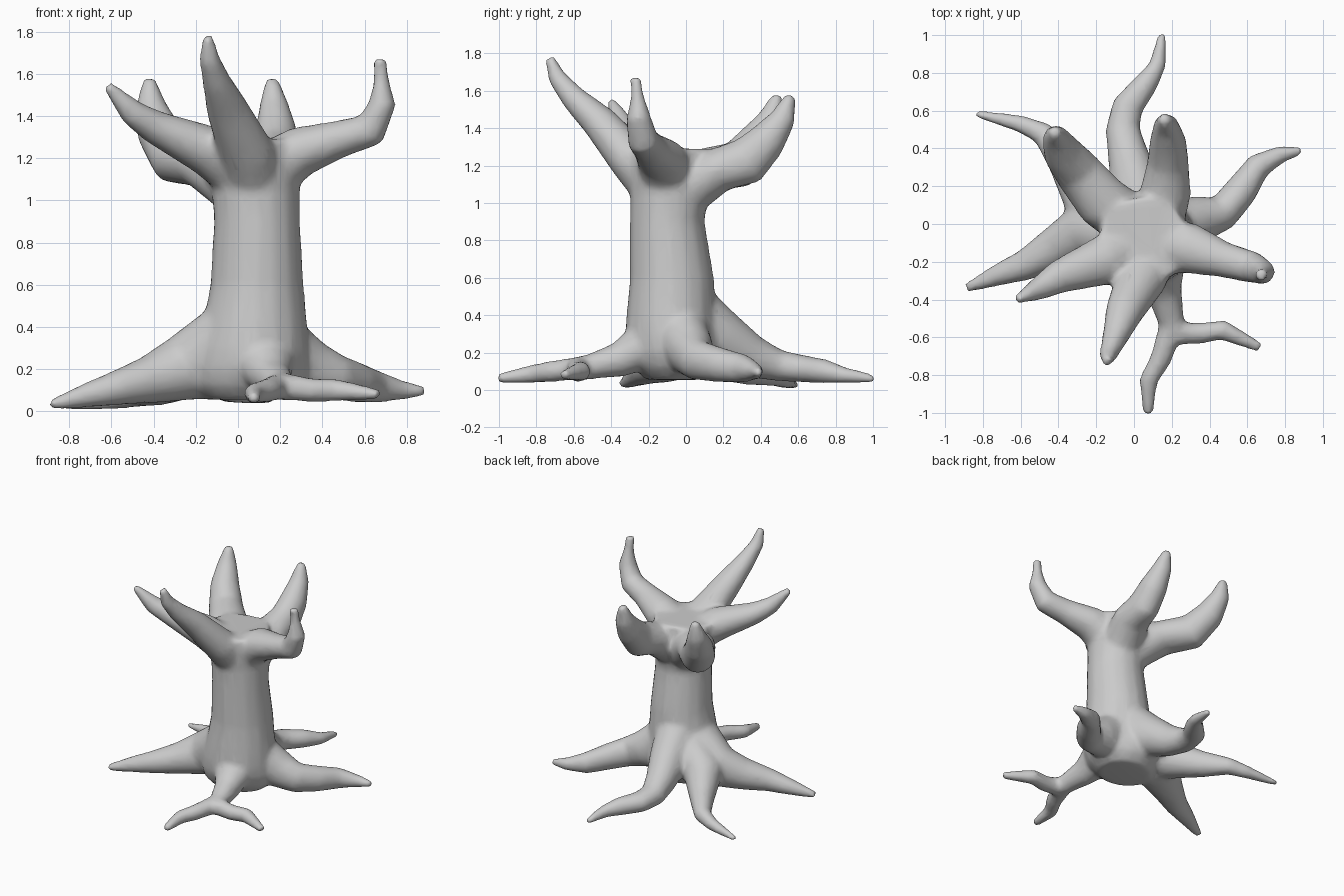
import bpy, bmesh, math
from mathutils import Vector

SIDES = 16
FAT = .005          # makes up for the shrinkage of the relax step
bm = bmesh.new()

def skin(rings):
    loops = [[bm.verts.new(p) for p in r] for r in rings]
    for a, b in zip(loops, loops[1:]):
        for i in range(SIDES):
            j = (i + 1) % SIDES
            bm.faces.new((a[i], a[j], b[j], b[i]))
    bm.faces.new(loops[0][::-1])
    bm.faces.new(loops[-1])

def ring(c, side, up, w, h):
    return [c + side * (w * math.cos(a)) + up * (h * math.sin(a))
            for a in (2 * math.pi * i / SIDES for i in range(SIDES))]

def limb(points):
    """Tapered limb through (x, y, z, half width, half height) points."""
    pts = [Vector(p[:3]) for p in points]
    rings, last = [], None
    for i, p in enumerate(points):
        t = (pts[min(i + 1, len(pts) - 1)] - pts[max(i - 1, 0)]).normalized()
        side = Vector((0, 0, 1)).cross(t).normalized()
        if last and side.dot(last) < 0:
            side = -side
        last = side
        rings.append(ring(pts[i], side, t.cross(side), p[3] + FAT, p[-1] + FAT))
    skin(rings)

# trunk: x, y, z, half width, half depth
trunk = [(.05, -.05, .055, .2, .17), (.05, -.05, .12, .27, .23), (.06, -.06, .2, .285, .255),
         (.07, -.075, .3, .27, .25), (.08, -.08, .4, .25, .24), (.09, -.075, .6, .222, .225),
         (.09, -.1, .9, .205, .2), (.085, -.09, 1.05, .21, .21),
         (.06, -.09, 1.2, .24, .235), (.05, -.09, 1.29, .24, .235)]
skin([ring(Vector(t[:3]), Vector((1, 0, 0)), Vector((0, 1, 0)), t[3], t[4]) for t in trunk])

# branches: left, front, right, back, back left
limb([(.05, -.12, 1.1, .13), (-.15, -.19, 1.24, .13, .115), (-.4, -.28, 1.35, .085, .075),
      (-.5, -.34, 1.415, .06), (-.62, -.4, 1.545, .022)])
limb([(.085, -.14, 1.06, .13), (.04, -.29, 1.23, .13, .115), (-.05, -.46, 1.43, .098, .09),
      (-.1, -.6, 1.56, .065, .065), (-.135, -.69, 1.67, .046), (-.145, -.73, 1.78, .024)])
limb([(.1, -.1, 1.1, .14), (.3, -.13, 1.235, .13, .115), (.48, -.19, 1.29, .09, .085),
      (.63, -.23, 1.335, .08), (.685, -.255, 1.46, .062), (.67, -.27, 1.675, .034)])
limb([(.12, 0, 1.07, .14), (.17, .18, 1.18, .13, .115), (.18, .33, 1.225, .105, .125),
      (.18, .43, 1.33, .095, .1), (.17, .52, 1.455, .065), (.16, .56, 1.58, .026)])
limb([(0, 0, 1.07, .14), (-.17, .12, 1.18, .14, .115), (-.3, .28, 1.205, .12, .125),
      (-.38, .38, 1.33, .1, .1), (-.415, .46, 1.46, .065), (-.42, .49, 1.58, .026)])

# roots: back, right, back left, left, forked front
limb([(.06, -.02, .5, .15, .13), (.02, .17, .28, .14, .155), (-.03, .36, .175, .105, .11),
      (-.06, .5, .13, .088, .08), (-.035, .62, .115, .08, .07), (.06, .74, .1, .062),
      (.125, .84, .08, .042), (.15, 1.01, .06, .02)])
limb([(.15, -.05, .35, .15), (.35, .03, .2, .12, .13), (.47, .06, .16, .09, .105),
      (.57, .18, .135, .083, .09), (.66, .31, .115, .065, .073), (.78, .37, .1, .043), (.89, .39, .095, .02)])
limb([(0, 0, .35, .15), (-.24, .12, .2, .14), (-.37, .33, .12, .085, .09),
      (-.48, .48, .08, .058), (-.6, .53, .055, .043), (-.84, .585, .023, .018)])
limb([(0, -.08, .4, .17, .15), (-.25, -.03, .2, .16), (-.42, -.13, .15, .11),
      (-.58, -.22, .11, .078), (-.72, -.27, .075, .055), (-.89, -.34, .03, .022)])
limb([(.11, -.17, .27, .17, .13), (.16, -.36, .16, .09), (.2, -.54, .12, .065, .06),
      (.14, -.72, .1, .053), (.075, -.83, .085, .046), (.075, -1.01, .06, .024)])
limb([(.19, -.5, .12, .06), (.24, -.58, .115, .06), (.35, -.58, .1, .053),
      (.47, -.56, .1, .05), (.67, -.655, .08, .024)])

bmesh.ops.recalc_face_normals(bm, faces=bm.faces)
mesh = bpy.data.meshes.new("tree")
bm.to_mesh(mesh)
bm.free()
tree = bpy.data.objects.new("tree", mesh)
bpy.context.collection.objects.link(tree)

# fuse limbs into one flowing skin
fuse = tree.modifiers.new("fuse", 'REMESH')
fuse.mode = 'VOXEL'
fuse.voxel_size = .015
fuse.use_smooth_shade = True
relax = tree.modifiers.new("relax", 'SMOOTH')
relax.factor = .5
relax.iterations = 20
thin = tree.modifiers.new("thin", 'DECIMATE')
thin.ratio = .2
